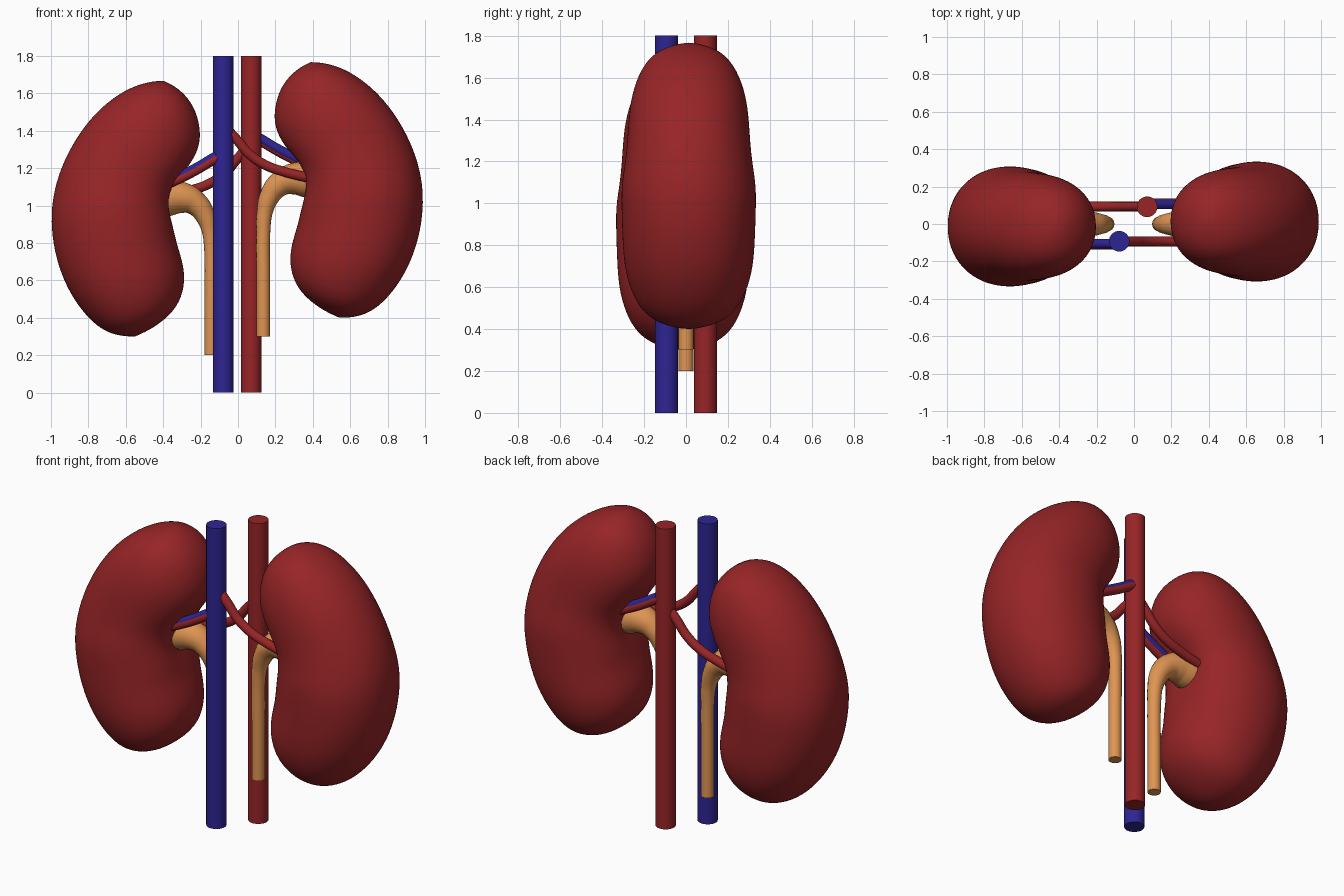
import bpy, bmesh, math
from mathutils import Matrix, Vector

if "Cube" in bpy.data.objects:
    bpy.data.objects.remove(bpy.data.objects["Cube"])


def material(name, rgb):
    m = bpy.data.materials.new(name)
    m.diffuse_color = (*rgb, 1)
    m.use_nodes = True
    m.node_tree.nodes["Principled BSDF"].inputs["Base Color"].default_value = m.diffuse_color
    return m


RED = material("tissue red", (0.31, 0.018, 0.020))
BLUE = material("vein blue", (0.027, 0.018, 0.29))
TAN = material("ureter tan", (0.74, 0.30, 0.085))

# The second side is the first turned half round and raised
TURN = Matrix.Translation((-0.008, 0, 0.1)) @ Matrix.Rotation(math.pi, 4, 'Z')


def activate(ob):
    bpy.ops.object.select_all(action='DESELECT')
    ob.select_set(True)
    bpy.context.view_layer.objects.active = ob


def both_sides(ob):
    ob.name = "left_" + ob.name
    twin = ob.copy()
    twin.data = ob.data.copy()
    twin.name = ob.name.replace("left_", "right_")
    twin.data.transform(TURN)
    bpy.context.collection.objects.link(twin)


def tube(name, pts, radii, mat):
    """Smooth tube through points with a radius at each one."""
    cu = bpy.data.curves.new(name, 'CURVE')
    cu.dimensions = '3D'
    cu.bevel_depth = 1.0
    cu.bevel_resolution = 6
    cu.resolution_u = 8
    cu.use_fill_caps = True
    sp = cu.splines.new('BEZIER')
    sp.bezier_points.add(len(pts) - 1)
    for bp, p, r in zip(sp.bezier_points, pts, radii):
        bp.co = p
        bp.radius = r
        bp.handle_left_type = bp.handle_right_type = 'AUTO'
    ob = bpy.data.objects.new(name, cu)
    bpy.context.collection.objects.link(ob)
    cu.materials.append(mat)
    activate(ob)
    bpy.ops.object.convert(target='MESH')
    ob = bpy.context.object
    bpy.ops.object.shade_smooth_by_angle(angle=math.radians(50))
    return ob


def vessel(name, x, y, mat):
    bpy.ops.mesh.primitive_cylinder_add(vertices=32, radius=0.055, depth=1.8,
                                        location=(x, y, 0.9))
    ob = bpy.context.object
    ob.name = name
    ob.data.materials.append(mat)
    bpy.ops.object.shade_smooth_by_angle(angle=math.radians(40))


# Kidney: sections from top to bottom
# (outer x, outer z, inner x, inner z, half depth, hilum dent)
SECTIONS = [
    (-0.50, 1.657, -0.30, 1.613, 0.13, 0),
    (-0.60, 1.622, -0.232, 1.53, 0.205, 0),
    (-0.73, 1.532, -0.20, 1.42, 0.257, 0),
    (-0.845, 1.40, -0.20, 1.32, 0.285, 0),
    (-0.935, 1.24, -0.243, 1.215, 0.293, 0.01),
    (-0.985, 1.09, -0.315, 1.12, 0.303, 0.04),
    (-1.003, 0.95, -0.34, 1.02, 0.325, 0.05),
    (-0.993, 0.80, -0.32, 0.90, 0.322, 0.03),
    (-0.955, 0.65, -0.318, 0.80, 0.318, 0.01),
    (-0.895, 0.52, -0.287, 0.68, 0.31, 0),
    (-0.815, 0.41, -0.282, 0.57, 0.28, 0),
    (-0.735, 0.34, -0.322, 0.455, 0.23, 0),
    (-0.66, 0.308, -0.42, 0.365, 0.15, 0),
]
N = 28
bm = bmesh.new()
rings = []
for xo, zo, xi, zi, d, dent in SECTIONS:
    c = Vector(((xo + xi) / 2, -0.013, (zo + zi) / 2))
    half = Vector(((xi - xo) / 2, 0, (zi - zo) / 2))
    ring = []
    for k in range(N):
        a = 2 * math.pi * k / N
        ca, sa = math.cos(a), math.sin(a)
        w = math.copysign(abs(ca) ** 0.95, ca)
        h = math.copysign(abs(sa) ** 0.95, sa)
        p = c + half * w + Vector((0, d * h, 0))
        if ca > 0:
            p -= half.normalized() * dent * math.exp(-(sa / 0.35) ** 2)
        ring.append(bm.verts.new(p))
    rings.append(ring)
for r0, r1 in zip(rings, rings[1:]):
    for k in range(N):
        bm.faces.new((r0[k], r0[(k + 1) % N], r1[(k + 1) % N], r1[k]))
for ring, pole in ((rings[0], (-0.395, -0.013, 1.672)), (rings[-1], (-0.55, -0.013, 0.295))):
    v = bm.verts.new(pole)
    for k in range(N):
        bm.faces.new((ring[k], ring[(k + 1) % N], v))
bmesh.ops.recalc_face_normals(bm, faces=bm.faces)
for f in bm.faces:
    f.smooth = True
me = bpy.data.meshes.new("kidney")
bm.to_mesh(me)
bm.free()
me.materials.append(RED)
kidney = bpy.data.objects.new("kidney", me)
bpy.context.collection.objects.link(kidney)
kidney.modifiers.new("smooth", 'SUBSURF').levels = 2
kidney.modifiers["smooth"].render_levels = 2
both_sides(kidney)

# Ureter widening into the renal pelvis
both_sides(tube("ureter",
                [(-0.143, 0, 0.2), (-0.143, 0, 0.5), (-0.143, 0, 0.75), (-0.150, 0, 0.86),
                 (-0.178, 0, 0.95), (-0.225, 0, 1.01), (-0.29, 0, 1.04), (-0.39, 0, 1.04)],
                [0.036, 0.036, 0.037, 0.042, 0.054, 0.066, 0.082, 0.10], TAN))

# Renal artery
both_sides(tube("renal_artery",
                [(x, 0.093, z) for x, z in ((0.042, 1.30), (-0.008, 1.245), (-0.068, 1.175),
                                            (-0.158, 1.115), (-0.258, 1.08), (-0.40, 1.045))],
                [0.026] * 6, RED))

# Renal vein, with a thin red branch hugging its outer underside
VEIN = ((-0.088, 1.28), (-0.133, 1.255), (-0.208, 1.21), (-0.283, 1.17), (-0.40, 1.115))
both_sides(tube("renal_vein", [(x, -0.105, z) for x, z in VEIN], [0.026] * 5, BLUE))
both_sides(tube("renal_branch", [(x, -0.111, z - 0.013) for x, z in VEIN], [0.025] * 5, RED))

# Main vertical vessels
vessel("vena_cava", -0.079, -0.092, BLUE)
vessel("aorta", 0.070, 0.092, RED)
